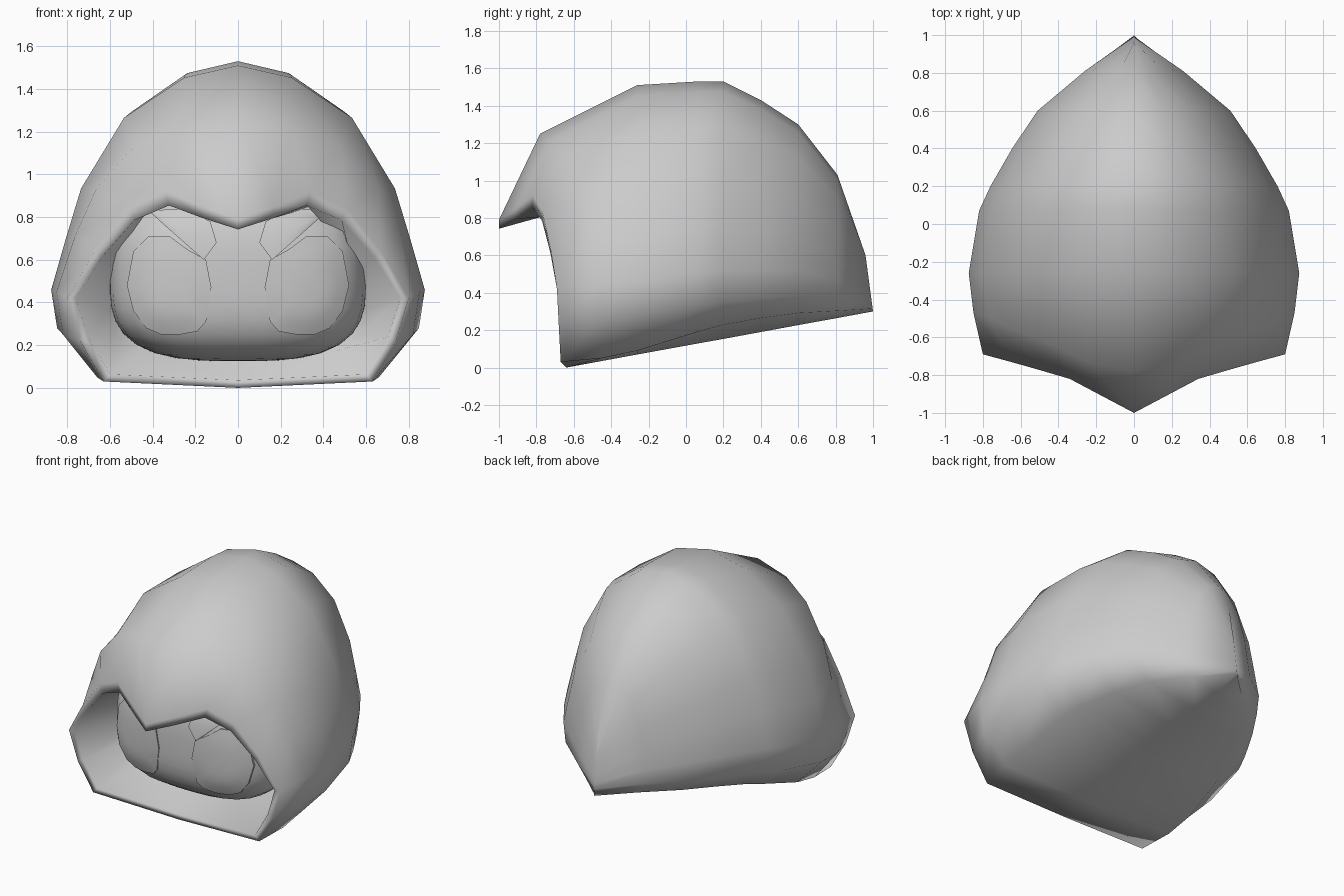
import bpy, bmesh
from mathutils import Vector

if "Cube" in bpy.data.objects:
    bpy.data.objects.remove(bpy.data.objects["Cube"])


def finish(name, bm):
    bmesh.ops.recalc_face_normals(bm, faces=bm.faces)
    me = bpy.data.meshes.new(name)
    bm.to_mesh(me)
    bm.free()
    me.shade_smooth()
    ob = bpy.data.objects.new(name, me)
    bpy.context.collection.objects.link(ob)
    return ob


def full(half):
    """Mirror a half ring that runs bottom centre -> side -> top centre."""
    return half + [(-x, y, z) for x, y, z in half[-2:0:-1]]


def section(y, w, zb, zt, corner=.05, lean=0):
    profile = [(0, 0), (.76, corner), (.968, .145), (1, .27), (.925, .43),
               (.84, .6), (.61, .83), (.29, .96), (0, 1)]
    return [(fx * w, y - lean * fz, zb + fz * (zt - zb)) for fx, fz in profile]


def bridge(bm, a, b):
    n = len(a)
    for i in range(n):
        bm.faces.new((a[i], a[(i + 1) % n], b[(i + 1) % n], b[i]))


# Hood: inner wall, thin lip, rim with pointed brow, then outer skin to the back ridge
rim = [(0, -.64, 0), (.63, -.67, .03), (.74, -.68, .22), (.80, -.69, .42), (.67, -.725, .64),
       (.51, -.77, .84), (.34, -.82, .92), (.17, -.91, .85), (0, -1, .79)]
lip = [(x * .95, y, .45 + (z - .45) * (.86 if z > .45 else .92)) for x, y, z in rim]
forehead = [(0, -.45, .035), (.66, -.45, .05), (.82, -.47, .25), (.85, -.47, .45),
            (.76, -.5, .72), (.66, -.55, .94), (.48, -.62, 1.14), (.25, -.73, 1.21), (0, -.78, 1.25)]
halves = [section(-.2, .6, .13, 1.0), lip, rim, forehead]
halves += [section(*s) for s in [
    (-.26, .875, .07, 1.51, .014), (.07, .82, .13, 1.53, .045), (.2, .76, .153, 1.53, .055),
    (.4, .645, .19, 1.43, .06), (.6, .51, .227, 1.3, .06), (.81, .26, .265, 1.03),
    (1, 0, .3, .6, .05, .04)]]
bm = bmesh.new()
rings = [[bm.verts.new(p) for p in full(h)] for h in halves]
for a, b in zip(rings, rings[1:]):
    bridge(bm, a, b)
bm.faces.new(rings[0])
bmesh.ops.remove_doubles(bm, verts=bm.verts, dist=1e-4)
finish("hood", bm)

# Face: rounded-box bulge inside the opening
CY, CZ, RX, RY, RZ, N = -.2, .5, .6, .475, .375, 3


def face_y(x, z):
    rz = RZ if z < CZ else .45
    t = max(0, 1 - (abs(x) / RX) ** N - (abs(z - CZ) / rz) ** N)
    return CY - RY * t ** .25


bm = bmesh.new()
bmesh.ops.create_uvsphere(bm, u_segments=32, v_segments=20, radius=1)
for v in bm.verts:
    d = v.co.copy()
    k = sum(abs(c) ** N for c in d) ** (-1 / N)
    x, z = d.x * k * RX, CZ + d.z * k * (RZ if d.z < 0 else .45)
    v.co = Vector((x, face_y(x, z) if d.y < -1e-4 else CY + d.y * k * RY, z))
finish("face", bm)


# Eyes and eyelids: thin patches that follow the face
def patch(name, outline, side, lift):
    cx = sum(p[0] for p in outline) / len(outline)
    cz = sum(p[1] for p in outline) / len(outline)
    bm = bmesh.new()
    rings = []
    for s in (.25, .5, .75, 1):
        pts = [(cx + (x - cx) * s, cz + (z - cz) * s) for x, z in outline]
        rings.append([bm.verts.new((side * x, face_y(x, z) - lift, z)) for x, z in pts])
    # turned-in edge closes the patch onto the face
    rings.append([bm.verts.new((side * x, face_y(x, z) + .01, z)) for x, z in outline])
    bm.faces.new(rings[0])
    for a, b in zip(rings, rings[1:]):
        bridge(bm, a, b)
    ob = finish(name, bm)
    bpy.context.view_layer.objects.active = ob
    ob.select_set(True)
    bpy.ops.object.shade_smooth_by_angle(angle=.6)
    ob.select_set(False)


EYE = [(.42, .71), (.32, .71), (.24, .65), (.15, .6), (.125, .47), (.15, .31), (.19, .265),
       (.27, .25), (.36, .25), (.43, .28), (.49, .36), (.52, .48), (.49, .64)]
LID = [(.42, .83), (.32, .74), (.24, .67), (.16, .6), (.1, .68), (.13, .78), (.25, .84)]
for side, label in ((-1, "left"), (1, "right")):
    patch(label + "_eye", EYE, side, .008)
    patch(label + "_eyelid", LID, side, .016)
